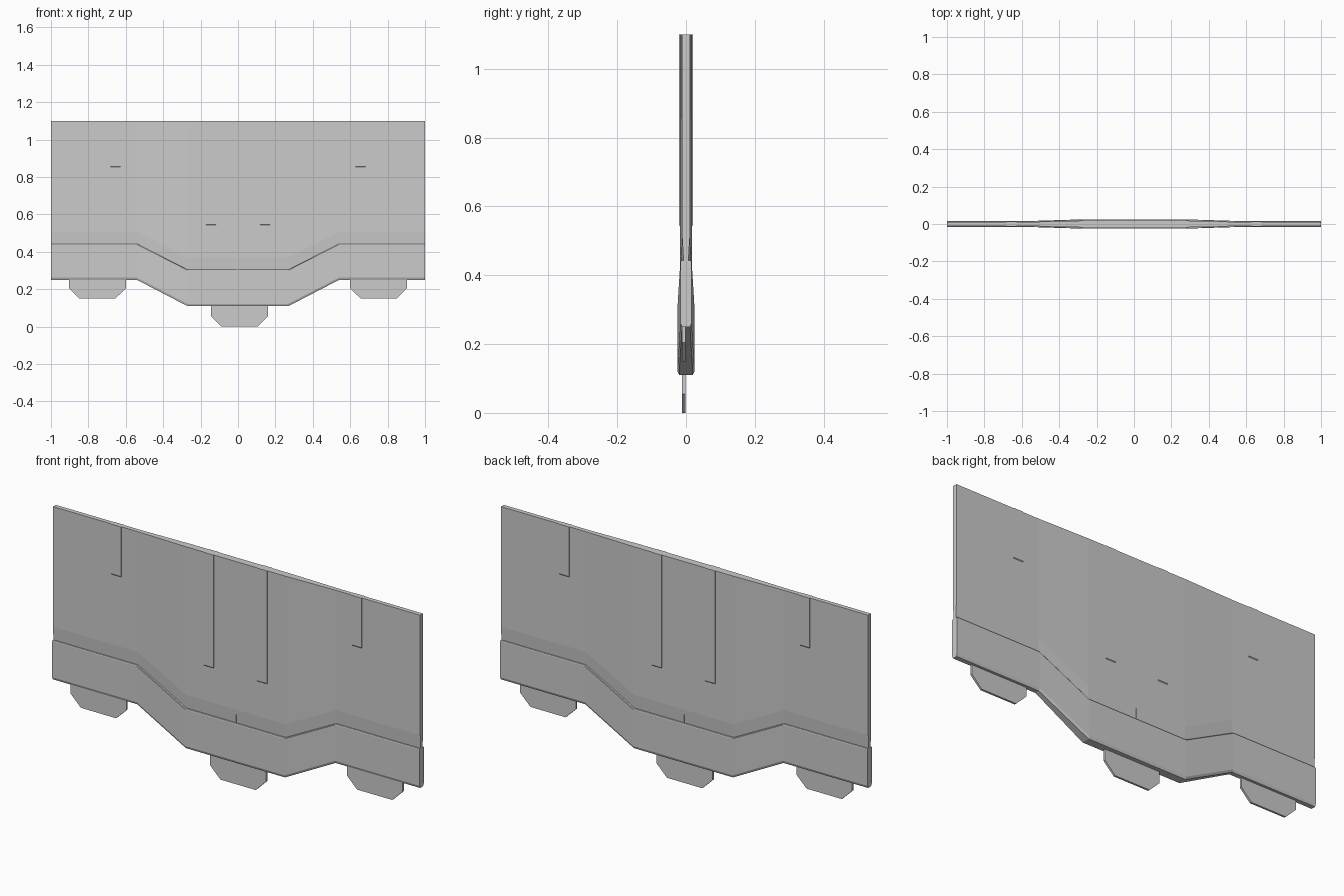
import bpy

cube = bpy.data.objects.get("Cube")
if cube:
    bpy.data.objects.remove(cube, do_unlink=True)

grey = bpy.data.materials.new("plain grey")
grey.use_nodes = True
COLOUR = (0.6, 0.6, 0.6, 1)
grey.diffuse_color = COLOUR
grey.node_tree.nodes["Principled BSDF"].inputs["Base Color"].default_value = COLOUR

STATIONS = [-1, -0.54, -0.27, 0.27, 0.54, 1]
TOP = 1.1


def blend(x, middle, end):
    """Value held in the middle and at the ends, sloping in between."""
    t = min(max((abs(x) - 0.27) / 0.27, 0), 1)
    return middle + (end - middle) * t


def band_top(x):
    return blend(x, 0.305, 0.443)


def band_bottom(x):
    return blend(x, 0.11, 0.25)


def panel_half(x):
    return blend(x, 0.018, 0.011)


def band_half(x):
    return blend(x, 0.025, 0.0165)


def loft(name, stations, ring):
    """Skin a closed (y, z) ring along x and cap both ends."""
    verts, faces = [], []
    n = len(ring(stations[0]))
    for x in stations:
        verts += [(x, y, z) for y, z in ring(x)]
    for s in range(len(stations) - 1):
        a, b = s * n, (s + 1) * n
        for i in range(n):
            j = (i + 1) % n
            faces.append((a + i, a + j, b + j, b + i))
    faces.append(tuple(reversed(range(n))))
    faces.append(tuple(range(len(verts) - n, len(verts))))
    mesh = bpy.data.meshes.new(name)
    mesh.from_pydata(verts, [], faces)
    mesh.materials.append(grey)
    obj = bpy.data.objects.new(name, mesh)
    bpy.context.collection.objects.link(obj)
    return obj


def both_sides(half):
    """Mirror a bottom-to-top list of (y, z) to close the ring."""
    return half + [(-y, z) for y, z in reversed(half)]


# Main panel, thinning towards the band
def panel_ring(x):
    h, z = panel_half(x), band_top(x)
    return both_sides([(h - 0.004, z - 0.03), (h - 0.004, z),
                       (h, z + 0.066), (h, TOP)])


loft("main_panel", STATIONS, panel_ring)


# Thick lower band with bevelled lower edge
def band_ring(x):
    h, lo, hi = band_half(x), band_bottom(x), band_top(x)
    return both_sides([(h - 0.005, lo), (h, lo + 0.012),
                       (h, hi - 0.003), (h - 0.002, hi)])


loft("lower_band", STATIONS, band_ring)

# Shallow vertical ribs, standing out on both faces
for side, sign in (("right", -1), ("left", 1)):
    for place, x, low in (("inner", 0.145, 0.54), ("outer", 0.655, 0.85)):
        def rib_ring(px):
            h = panel_half(px)
            return both_sides([(h - 0.002, low), (h + 0.0025, low + 0.006),
                               (h + 0.0025, TOP)])
        c = sign * x
        loft(f"{place}_rib_{side}", [c - 0.027, c + 0.027], rib_ring)

# Small centre seam above the band
h = panel_half(0)
loft("centre_seam", [-0.002, 0.002],
     lambda x: both_sides([(h, band_top(0)), (h, band_top(0) + 0.066)]))

# Bottom tabs with clipped corners
for name, cx, z in (("tab_right", -0.752, 0.15), ("tab_centre", 0.008, 0),
                    ("tab_left", 0.752, 0.15)):
    def tab_ring(px):
        low = z + (0.055 if abs(px - cx) > 0.12 else 0)
        return [(-0.011, low), (-0.001, low), (-0.001, z + 0.13), (-0.011, z + 0.13)]
    loft(name, [cx - 0.152, cx - 0.096, cx + 0.096, cx + 0.152], tab_ring)

# Flat shading with outward normals
for obj in bpy.context.collection.objects:
    if obj.type == "MESH" and grey.name in obj.data.materials:
        import bmesh
        bm = bmesh.new()
        bm.from_mesh(obj.data)
        bmesh.ops.recalc_face_normals(bm, faces=bm.faces)
        bm.to_mesh(obj.data)
        bm.free()
